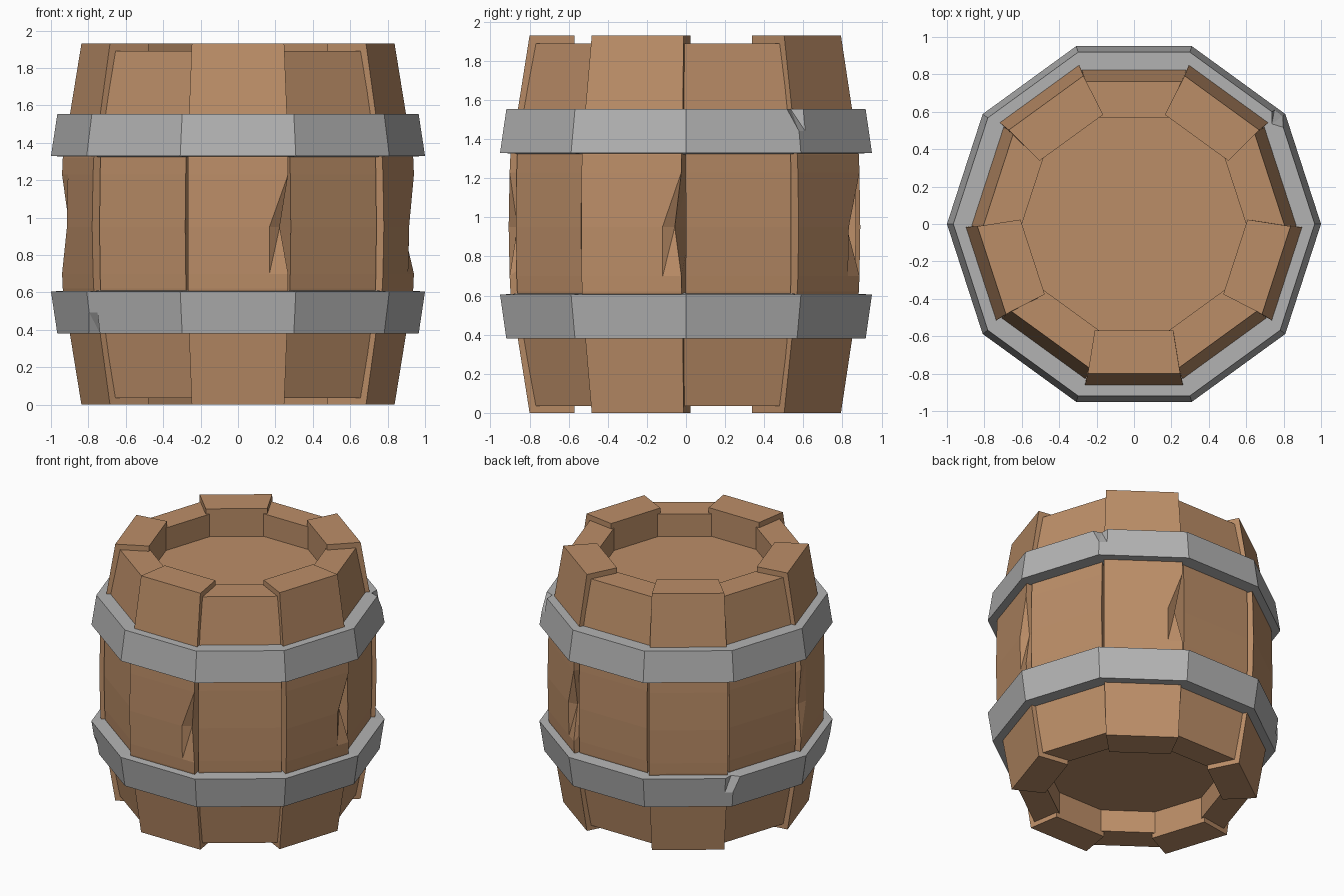
import bpy, bmesh, math
from mathutils import Vector

if "Cube" in bpy.data.objects:
    bpy.data.objects.remove(bpy.data.objects["Cube"])

def material(name, rgb):
    m = bpy.data.materials.new(name)
    m.diffuse_color = (*rgb, 1)
    m.use_nodes = True
    m.node_tree.nodes["Principled BSDF"].inputs["Base Color"].default_value = m.diffuse_color
    return m

wood = material("brown wood", (0.50, 0.270, 0.137))
iron = material("grey iron", (0.45, 0.45, 0.45))

def make_object(name, bm, mat):
    bmesh.ops.recalc_face_normals(bm, faces=bm.faces)
    me = bpy.data.meshes.new(name)
    bm.to_mesh(me)
    bm.free()
    me.materials.append(mat)
    ob = bpy.data.objects.new(name, me)
    bpy.context.collection.objects.link(ob)
    return ob

def bridge(bm, a, b):
    n = len(a)
    for i in range(n):
        quad = [a[i], a[(i + 1) % n], b[(i + 1) % n], b[i]]
        bm.faces.new(quad[:3])
        bm.faces.new([quad[0], quad[2], quad[3]])

# bulging stave profile: height, distance from axis, half width
PROFILE = [(0.0, 0.80, 0.247), (0.38, 0.86, 0.262), (0.62, 0.898, 0.268),
           (0.70, 0.902, 0.268), (0.95, 0.907, 0.268), (1.23, 0.902, 0.268),
           (1.32, 0.898, 0.268), (1.55, 0.86, 0.262), (1.93, 0.80, 0.247)]

def stave(name, angle, proud, chip=None):
    out = Vector((math.cos(angle), math.sin(angle), 0))
    side = Vector((-out.y, out.x, 0))
    bm = bmesh.new()
    rings = []
    for i, (z, d, w) in enumerate(PROFILE):
        inner_w = 0.21
        if not proud:
            z = min(max(z, 0.035), 1.89)
            d -= 0.037
            w += 0.015
            inner_w = 0.185
        pts = [[0.57, -inner_w], [d, -w], [d, -w + 0.1],
               [d, w - 0.1], [d, w], [0.57, inner_w]]
        if chip and i == 4:                 # knocked-in edge at mid height
            c = 4 if chip[0] > 0 else 1
            pts[c][0] -= chip[1]
            pts[c][1] -= chip[0] * chip[1]
        rings.append([bm.verts.new(out * a + side * b + Vector((0, 0, z))) for a, b in pts])
    for a, b in zip(rings, rings[1:]):
        bridge(bm, a, b)
    bm.faces.new(rings[0])
    bm.faces.new(rings[-1])
    bmesh.ops.dissolve_limit(bm, angle_limit=0.005, verts=bm.verts, edges=bm.edges)
    return make_object(name, bm, wood)

# ten staves, alternately proud and set back; some with a chipped edge
CHIPS = {0: (1, 0.045), 2: (1, 0.05), 4: (1, 0.05), 8: (-1, 0.035)}
for k in range(10):
    stave(f"stave_{k + 1}", math.radians(-90 + 36 * k), k % 2 == 0, CHIPS.get(k))

# recessed barrel heads, one solid core
bm = bmesh.new()
loops = [[bm.verts.new((0.63 * math.cos(math.pi * i / 5), 0.63 * math.sin(math.pi * i / 5), z))
          for i in range(10)] for z in (0.2, 1.72)]
bridge(bm, *loops)
for l in loops:
    bm.faces.new(l)
make_object("barrel_heads", bm, wood)

def hoop(name, z_wide, z_narrow, dents):
    """Decagonal band; dents = {corner index: 'wide' or 'narrow' edge}."""
    unit = [Vector((math.cos(math.pi * i / 5), math.sin(math.pi * i / 5), 0)) for i in range(10)]
    path = []
    for i, p in enumerate(unit):
        if i in dents:
            path += [(p.lerp(unit[i - 1], 0.09), None), (p, dents[i]),
                     (p.lerp(unit[(i + 1) % 10], 0.09), None)]
        else:
            path.append((p, None))
    z_mid = (z_wide + z_narrow) / 2
    inset = 0.01 if z_wide < z_narrow else -0.01
    section = [(0.82, z_narrow, ""), (0.966, z_narrow, "narrow"), (0.983, z_mid, ""),
               (1.0, z_wide, "wide"), (0.82, z_wide - inset, "")]
    bm = bmesh.new()
    rings = [[bm.verts.new(p * (r - (0.055 if d == tag else 0)) + Vector((0, 0, z)))
              for p, d in path] for r, z, tag in section]
    for a, b in zip(rings, rings[1:] + rings[:1]):
        bridge(bm, a, b)
    bmesh.ops.dissolve_limit(bm, angle_limit=0.005, verts=bm.verts, edges=bm.edges)
    return make_object(name, bm, iron)

hoop("upper_hoop", 1.33, 1.553, {1: "narrow"})
hoop("lower_hoop", 0.605, 0.38, {4: "wide", 6: "narrow"})
